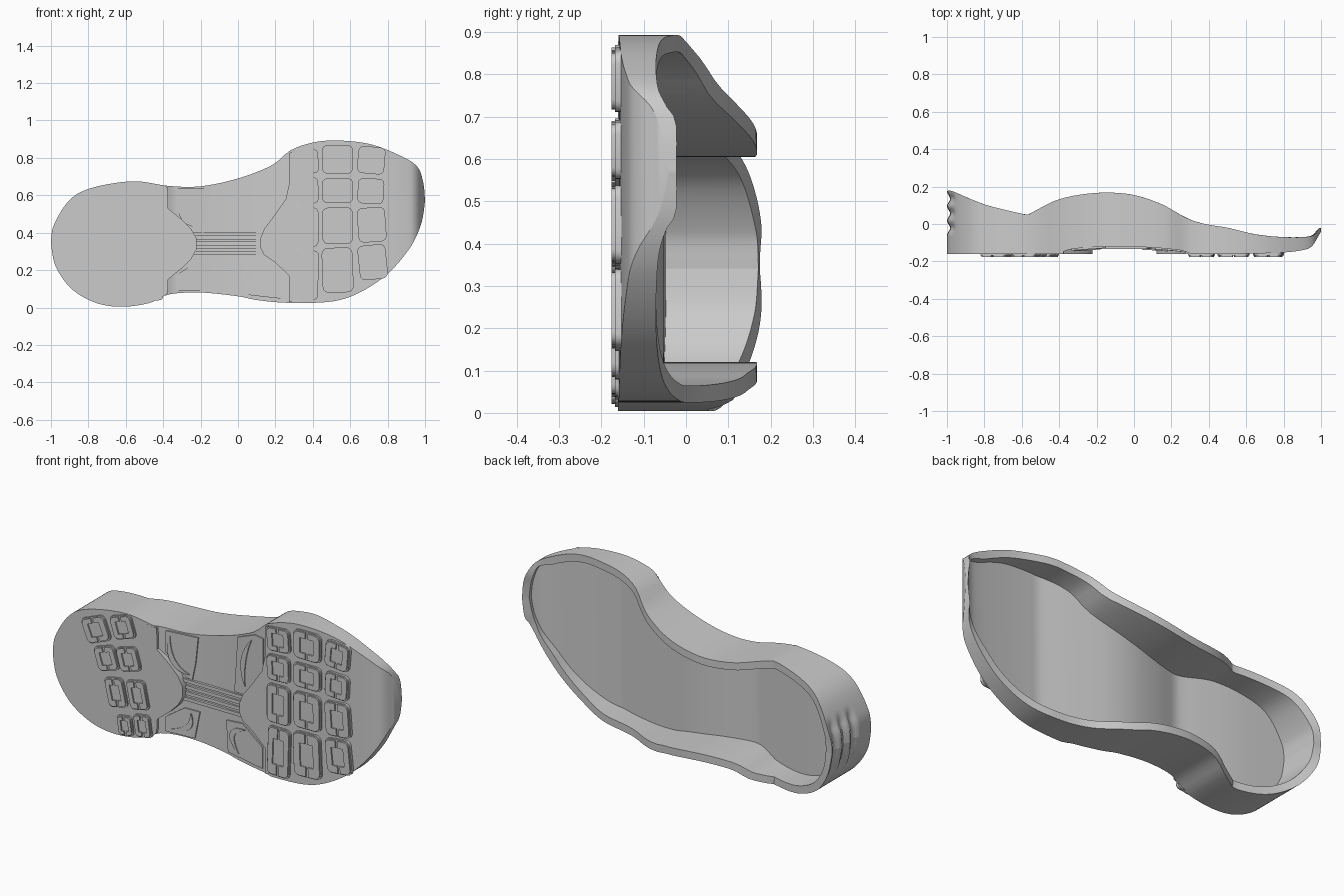
import bpy, bmesh, math
from mathutils import Vector

if "Cube" in bpy.data.objects:
    bpy.data.objects.remove(bpy.data.objects["Cube"])


def curve(pts, sub=14):
    """Smooth function v(x) through control points (Catmull-Rom, sampled)."""
    p = [Vector(q) for q in pts]
    p = [p[0]] + p + [p[-1]]
    d = []
    for a, b, c, e in zip(p, p[1:], p[2:], p[3:]):
        for k in range(sub):
            t = k / sub
            d.append(0.5 * (2 * b + (c - a) * t + (2 * a - 5 * b + 4 * c - e) * t ** 2
                            + (3 * b - a - 3 * c + e) * t ** 3))
    d.append(p[-1])

    def f(x):
        if x <= d[0].x:
            return d[0].y
        for a, b in zip(d, d[1:]):
            if a.x <= x <= b.x and b.x > a.x:
                return a.y + (b.y - a.y) * (x - a.x) / (b.x - a.x)
        return d[-1].y
    return f


# footprint edges (z over x) and height profiles (y over x)
upper = curve([(-1, .34), (-.985, .44), (-.9, .575), (-.78, .64), (-.56, .675), (-.37, .65), (-.2, .648),
               (0, .69), (.18, .76), (.28, .84), (.4, .882), (.53, .893), (.7, .875), (.85, .82),
               (.955, .757), (.99, .67), (1, .57)])
lower = curve([(-1, .34), (-.975, .22), (-.89, .1), (-.76, .025), (-.62, .004), (-.47, .025), (-.37, .07),
               (-.2, .08), (0, .06), (.1, .04), (.27, .025), (.5, .032), (.65, .08), (.8, .18),
               (.92, .32), (.98, .45), (1, .57)])
rim = curve([(-1, .175), (-.965, .173), (-.8, .105), (-.6, .055), (-.565, .05), (-.53, .07), (-.42, .125),
             (-.3, .155), (-.15, .168), (0, .155), (.15, .105), (.28, .032), (.38, 0), (.5, -.02),
             (.65, -.055), (.8, -.07), (.93, -.068), (.97, -.052), (.985, -.025), (1, -.022)])
sole = curve([(-1, -.16), (-.7, -.16), (-.42, -.16), (-.385, -.156), (-.36, -.14), (-.28, -.128), (-.1, -.12),
              (.08, -.125), (.2, -.135), (.27, -.145), (.3, -.16), (.4, -.16), (.75, -.155), (.9, -.14),
              (.95, -.12), (.98, -.075), (1, -.04)])
floor = curve([(-1, -.045), (-.7, -.06), (-.5, -.085), (-.37, -.108), (-.34, -.108), (-.2, -.073), (-.05, -.053),
               (.1, -.06), (.3, -.1), (.46, -.138), (.5, -.14), (.65, -.133), (.85, -.115), (.93, -.095), (1, -.045)])


def finish(bm, name):
    bmesh.ops.recalc_face_normals(bm, faces=bm.faces)
    me = bpy.data.meshes.new(name)
    bm.to_mesh(me)
    bm.free()
    ob = bpy.data.objects.new(name, me)
    bpy.context.collection.objects.link(ob)
    bpy.ops.object.select_all(action='DESELECT')
    ob.select_set(True)
    bpy.context.view_layer.objects.active = ob
    bpy.ops.object.shade_smooth_by_angle(angle=math.radians(32))
    return ob


def prism(bm, pts, ya, yb):
    """Extrude an (x, z) outline between two heights; each may be a number or a function of x."""
    h = lambda y, x: y(x) if callable(y) else y
    a = [bm.verts.new((x, h(ya, x), z)) for x, z in pts]
    b = [bm.verts.new((x, h(yb, x), z)) for x, z in pts]
    bm.faces.new(a)
    bm.faces.new(b)
    for i in range(len(pts)):
        j = (i + 1) % len(pts)
        bm.faces.new((a[i], a[j], b[j], b[i]))


# midsole shell: outer wall, rim, inner wall, underside and footbed
N, LEVELS = 100, 28
xs = [-math.cos(math.pi * i / N) for i in range(N + 1)]
ring = [Vector((x, upper(x))) for x in xs] + [Vector((x, lower(x))) for x in reversed(xs[1:-1])]
R = len(ring)
inner = []
for i, p in enumerate(ring):
    t = (ring[(i + 1) % R] - ring[i - 1]).normalized()
    w = .04 if p.x < .88 else .04 - .015 * min(1, (p.x - .88) / .07)
    inner.append(p + Vector((t.y, -t.x)) * w)

bm = bmesh.new()
rows = []
for k in range(LEVELS + 1):
    row = []
    for p in ring:
        y = sole(p.x) + (rim(p.x) - sole(p.x)) * k / LEVELS
        dx = 0
        if p.x < -.9 and y > -.06:      # heel finger grooves
            fade = max(0, min(1, (.16 - abs(p.y - .34)) / .05))
            dx = .017 * fade * (.5 - .5 * math.cos(2 * math.pi * (y + .06) / .078))
        row.append(bm.verts.new((p.x + dx, y, p.y)))
    rows.append(row)
rows.append([bm.verts.new((p.x, rim(p.x), p.y)) for p in inner])
rows.append([bm.verts.new((p.x, floor(p.x), p.y)) for p in inner])
for a, b in zip(rows, rows[1:]):
    for i in range(R):
        j = (i + 1) % R
        bm.faces.new((a[i], a[j], b[j], b[i]))
for row in (rows[0], rows[-1]):
    for i in range(N):
        q = [row[i], row[i + 1], row[(R - i - 1) % R], row[(R - i) % R]]
        bm.faces.new(list(dict.fromkeys(q)))
finish(bm, "midsole_shell")

# tread blocks: rounded plate carrying two C-shaped halves around an open window
bm = bmesh.new()


def tread(cx, cz, w, h, deg):
    c, s = math.cos(math.radians(deg)), math.sin(math.radians(deg))
    place = lambda pts: [(cx + x * c - z * s, cz + x * s + z * c) for x, z in pts]
    r = .2 * min(w, h)

    def arc(ox, oz, a0, r, n=4):
        return [(ox + r * math.cos(math.radians(a0 + 90 * k / n)),
                 oz + r * math.sin(math.radians(a0 + 90 * k / n))) for k in range(n + 1)]
    X, Z = w / 2 - r, h / 2 - r
    prism(bm, place(arc(X, Z, 0, r) + arc(-X, Z, 90, r) + arc(-X, -Z, 180, r) + arc(X, -Z, 270, r)), -.152, -.168)
    w2, h2, r2, g = w / 2 - .006, h / 2 - .006, r * .9, .007
    X, Z = w2 - r2, h2 - r2
    half = [(g, -h2)] + arc(X, -Z, 270, r2) + arc(X, Z, 0, r2) + \
           [(g, h2), (g, h * .26), (w * .24, h * .26), (w * .24, -h * .26), (g, -h * .26)]
    for m in (1, -1):
        prism(bm, place([(x * m, z) for x, z in half]), -.16, -.176)


# forefoot grid: (x0, x1, z0, z1, tilt)
for x0, x1, z0, z1, deg in [
        (.29, .43, .715, .845, 4), (.45, .615, .715, .87, 0), (.64, .785, .715, .86, -5),
        (.29, .43, .555, .695, 2), (.45, .615, .56, .69, 0), (.64, .78, .555, .69, -3),
        (.29, .43, .325, .535, 0), (.45, .615, .34, .535, 1), (.64, .79, .35, .535, 4),
        (.295, .43, .04, .305, -2), (.45, .615, .08, .32, 2), (.645, .795, .15, .335, 6)]:
    tread((x0 + x1) / 2, (z0 + z1) / 2, x1 - x0, z1 - z0, deg)
# fanned heel blocks
for cx, cz, w, h, deg in [
        (-.735, .545, .15, .135, 22), (-.575, .6, .135, .125, 18), (-.672, .405, .13, .13, 18), (-.54, .435, .13, .13, 16),
        (-.615, .235, .115, .155, 13), (-.485, .255, .115, .155, 12), (-.56, .07, .09, .105, 8), (-.455, .095, .1, .12, 8)]:
    tread(cx, cz, w, h, deg)
finish(bm, "tread_blocks")

# edges of the heel and forefoot pads, with tongues reaching into the arch
bm = bmesh.new()
prism(bm, [(-.44, .65), (-.376, .645), (-.374, .53), (-.3, .47), (-.25, .42), (-.222, .37), (-.222, .31),
           (-.25, .26), (-.3, .21), (-.374, .15), (-.376, .076), (-.44, .04)], -.125, -.1605)
finish(bm, "heel_tongue")
bm = bmesh.new()
prism(bm, [(.31, .035), (.274, .03), (.273, .17), (.2, .24), (.14, .28), (.12, .32), (.12, .37), (.14, .42),
           (.2, .5), (.255, .58), (.273, .66), (.274, .825), (.31, .845)], -.125, -.1605)
finish(bm, "forefoot_tongue")

# shank ribs between the tongues
bm = bmesh.new()
for i in range(4):
    z = .283 + i * .033
    prism(bm, [(-.25, z), (.14, z), (.14, z + .018), (-.25, z + .018)], -.11, -.134)
finish(bm, "shank_ribs")

# arch corner pads, each with a tapered crescent ridge
bm = bmesh.new()
below = lambda d: (lambda x: sole(x) - d)
above = lambda x: sole(x) + .01
for pad in ([(-.335, .635), (-.15, .64), (-.165, .5), (-.185, .4), (-.22, .41), (-.335, .52)],
            [(-.335, .09), (-.335, .17), (-.23, .24), (-.14, .24), (-.17, .09)],
            [(.09, .71), (.2, .755), (.255, .75), (.255, .58), (.13, .41), (.07, .41)],
            [(.03, .07), (.02, .24), (.12, .25), (.25, .16), (.25, .045)]):
    prism(bm, pad, above, below(.007))
for p0, p1, p2 in [((-.31, .61), (-.33, .45), (-.2, .43)), ((-.3, .11), (-.17, .12), (-.19, .22)),
                   ((.18, .72), (.1, .6), (.14, .46)), ((.14, .22), (.0, .2), (.1, .08))]:
    a, b, c = Vector(p0), Vector(p1), Vector(p2)
    left, right = [], []
    for k in range(13):
        t = k / 12
        q = a * (1 - t) ** 2 + b * 2 * t * (1 - t) + c * t * t
        d = (2 * (1 - t) * (b - a) + 2 * t * (c - b)).normalized()
        n = Vector((-d.y, d.x)) * (.002 + .013 * math.sin(math.pi * t))
        left.append(tuple(q + n))
        right.append(tuple(q - n))
    prism(bm, left + right[::-1], above, below(.014))
finish(bm, "arch_pads")
